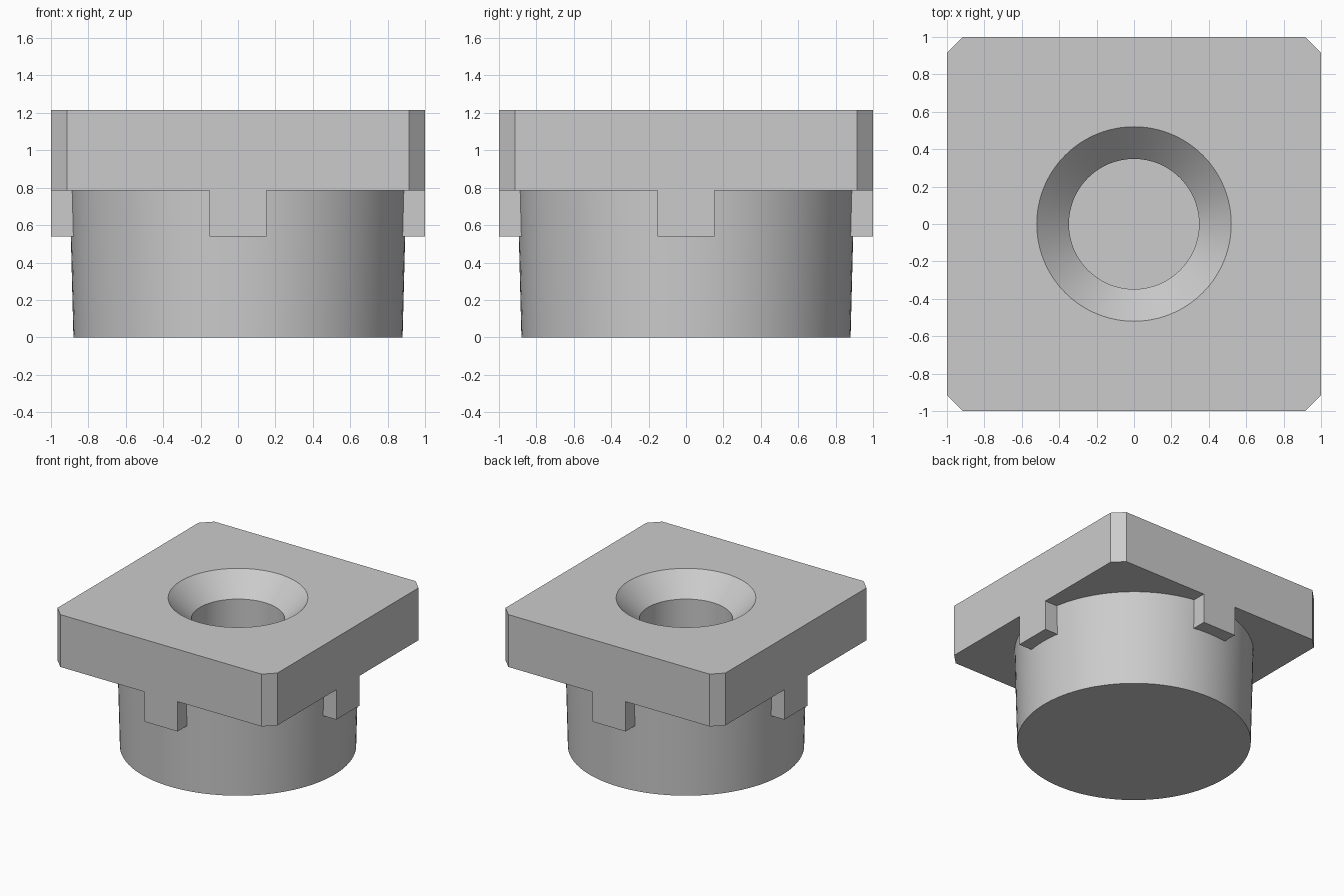
import bpy, bmesh, math

if "Cube" in bpy.data.objects:
    bpy.data.objects.remove(bpy.data.objects["Cube"])

grey = bpy.data.materials.new("light grey")
grey.diffuse_color = (0.6, 0.6, 0.6, 1)
grey.use_nodes = True
grey.node_tree.nodes["Principled BSDF"].inputs["Base Color"].default_value = grey.diffuse_color

TOP, UNDER, TAB = 1.215, 0.785, 0.54


def add_object(name, bm):
    bmesh.ops.recalc_face_normals(bm, faces=bm.faces)
    mesh = bpy.data.meshes.new(name)
    bm.to_mesh(mesh)
    bm.free()
    mesh.materials.append(grey)
    ob = bpy.data.objects.new(name, mesh)
    bpy.context.collection.objects.link(ob)
    return ob


def prism(name, outline, z0, z1):
    bm = bmesh.new()
    face = bm.faces.new([bm.verts.new((x, y, z0)) for x, y in outline])
    ext = bmesh.ops.extrude_face_region(bm, geom=[face])
    for v in ext["geom"]:
        if isinstance(v, bmesh.types.BMVert):
            v.co.z = z1
    return add_object(name, bm)


def lathe(name, profile, n=96):
    """Closed solid from stacked rings of (radius, z)."""
    bm = bmesh.new()
    rings = [[bm.verts.new((r * math.cos(2 * math.pi * i / n),
                            r * math.sin(2 * math.pi * i / n), z))
              for i in range(n)] for r, z in profile]
    for a, b in zip(rings, rings[1:]):
        for i in range(n):
            j = (i + 1) % n
            bm.faces.new((a[i], a[j], b[j], b[i]))
    bm.faces.new(rings[0])
    bm.faces.new(rings[-1])
    return add_object(name, bm)


def boolean(target, other, operation):
    mod = target.modifiers.new(operation.lower(), 'BOOLEAN')
    mod.object = other
    mod.operation = operation
    mod.solver = 'EXACT'
    bpy.context.view_layer.objects.active = target
    bpy.ops.object.modifier_apply(modifier=mod.name)
    bpy.data.objects.remove(other, do_unlink=True)


# Square plate with clipped corners
c = 0.915
plug = prism("plug", [(-c, -1), (c, -1), (1, -c), (1, c),
                      (c, 1), (-c, 1), (-1, c), (-1, -c)], UNDER, TOP)

# Tapered round body, running slightly up into the plate
boolean(plug, lathe("body", [(0.88, 0), (0.9, UNDER), (0.9, UNDER + 0.1)]), 'UNION')

# Four locating tabs, flush with the plate sides
for k in range(4):
    a = k * math.pi / 2
    rect = [(0.8, -0.152), (1, -0.152), (1, 0.152), (0.8, 0.152)]
    rect = [(round(x * math.cos(a) - y * math.sin(a), 5),
             round(x * math.sin(a) + y * math.cos(a), 5)) for x, y in rect]
    boolean(plug, prism("tab", rect, TAB, UNDER + 0.1), 'UNION')

# Countersunk blind hole
hole = lathe("hole", [(0.348, 0.45), (0.348, TOP - 0.172), (0.52, TOP), (0.52, TOP + 0.1)])
boolean(plug, hole, 'DIFFERENCE')

# Smooth round walls, sharp edges elsewhere
bpy.ops.object.select_all(action='DESELECT')
plug.select_set(True)
bpy.context.view_layer.objects.active = plug
bpy.ops.object.shade_smooth_by_angle(angle=math.radians(25))
